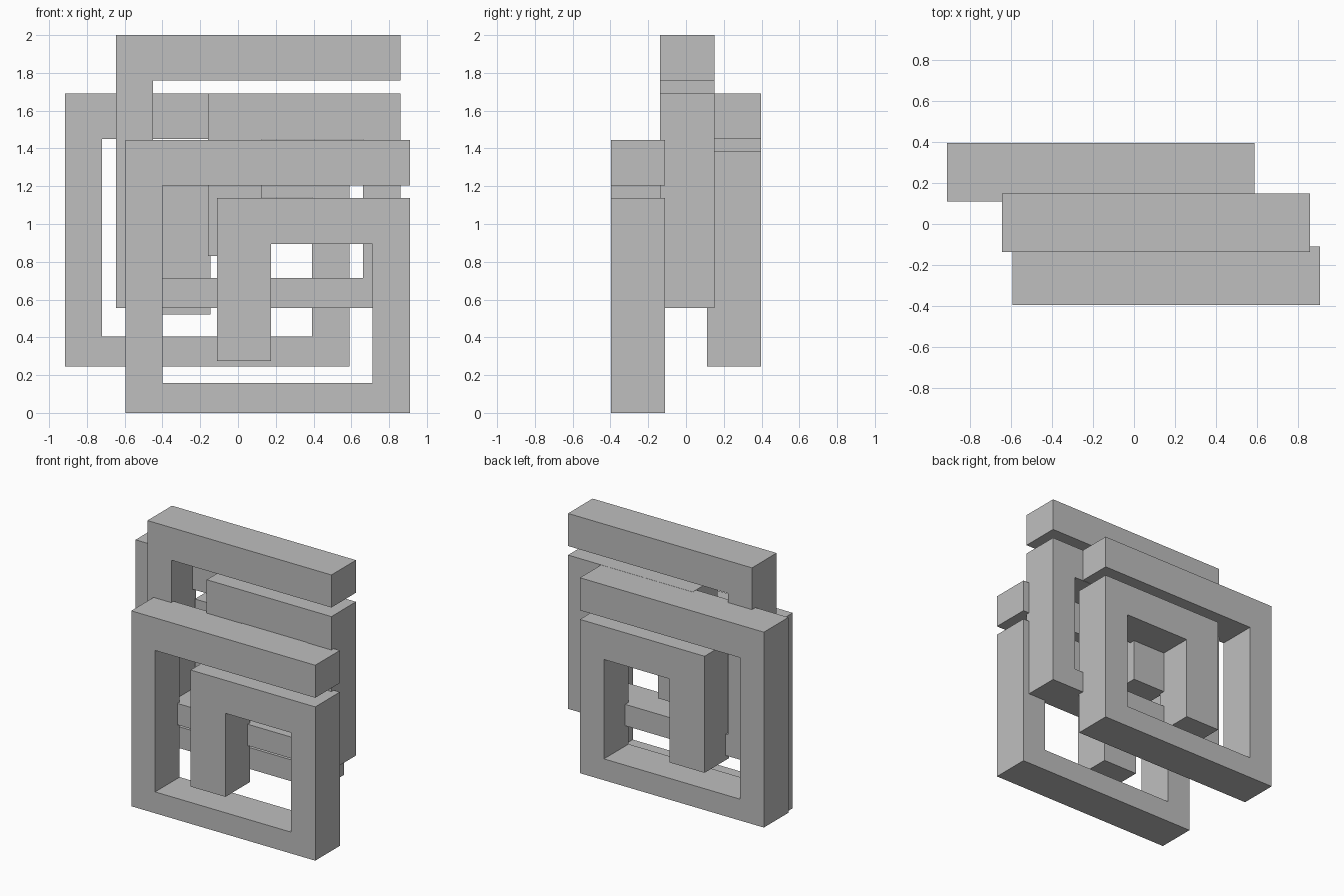
import bpy
import bmesh

cube = bpy.data.objects.get("Cube")
if cube:
    bpy.data.objects.remove(cube, do_unlink=True)

# Plain grey material
grey = bpy.data.materials.new("plain_grey")
grey.use_nodes = True
colour = (0.52, 0.52, 0.52, 1)
grey.diffuse_color = colour
grey.node_tree.nodes["Principled BSDF"].inputs["Base Color"].default_value = colour

# Squared spiral outline (x, z), from the open end of the top bar inwards and back
OUTLINE = [
    (0.91, 1.445), (-0.595, 1.445), (-0.595, 0), (0.91, 0),
    (0.91, 1.137), (-0.11, 1.137), (-0.11, 0.275), (0.175, 0.275),
    (0.175, 0.893), (0.713, 0.893), (0.713, 0.158), (-0.4, 0.158),
    (-0.4, 1.204), (0.91, 1.204),
]
DEPTH = 0.287


def spiral(name, x, y, z):
    """Extrude the outline towards +y, with its front face at y."""
    bm = bmesh.new()
    front = bm.faces.new([bm.verts.new((px, 0, pz)) for px, pz in OUTLINE])
    ext = bmesh.ops.extrude_face_region(bm, geom=[front], use_keep_orig=True)
    moved = [v for v in ext["geom"] if isinstance(v, bmesh.types.BMVert)]
    bmesh.ops.translate(bm, verts=moved, vec=(0, DEPTH, 0))
    bmesh.ops.recalc_face_normals(bm, faces=bm.faces)
    mesh = bpy.data.meshes.new(name)
    bm.to_mesh(mesh)
    bm.free()
    mesh.materials.append(grey)
    obj = bpy.data.objects.new(name, mesh)
    obj.location = (x, y, z)
    bpy.context.collection.objects.link(obj)


# Three identical spirals, staggered and slightly overlapping in depth
spiral("front_spiral", 0, -0.397, 0)
spiral("middle_spiral", -0.05, -0.137, 0.555)
spiral("back_spiral", -0.32, 0.11, 0.246)
